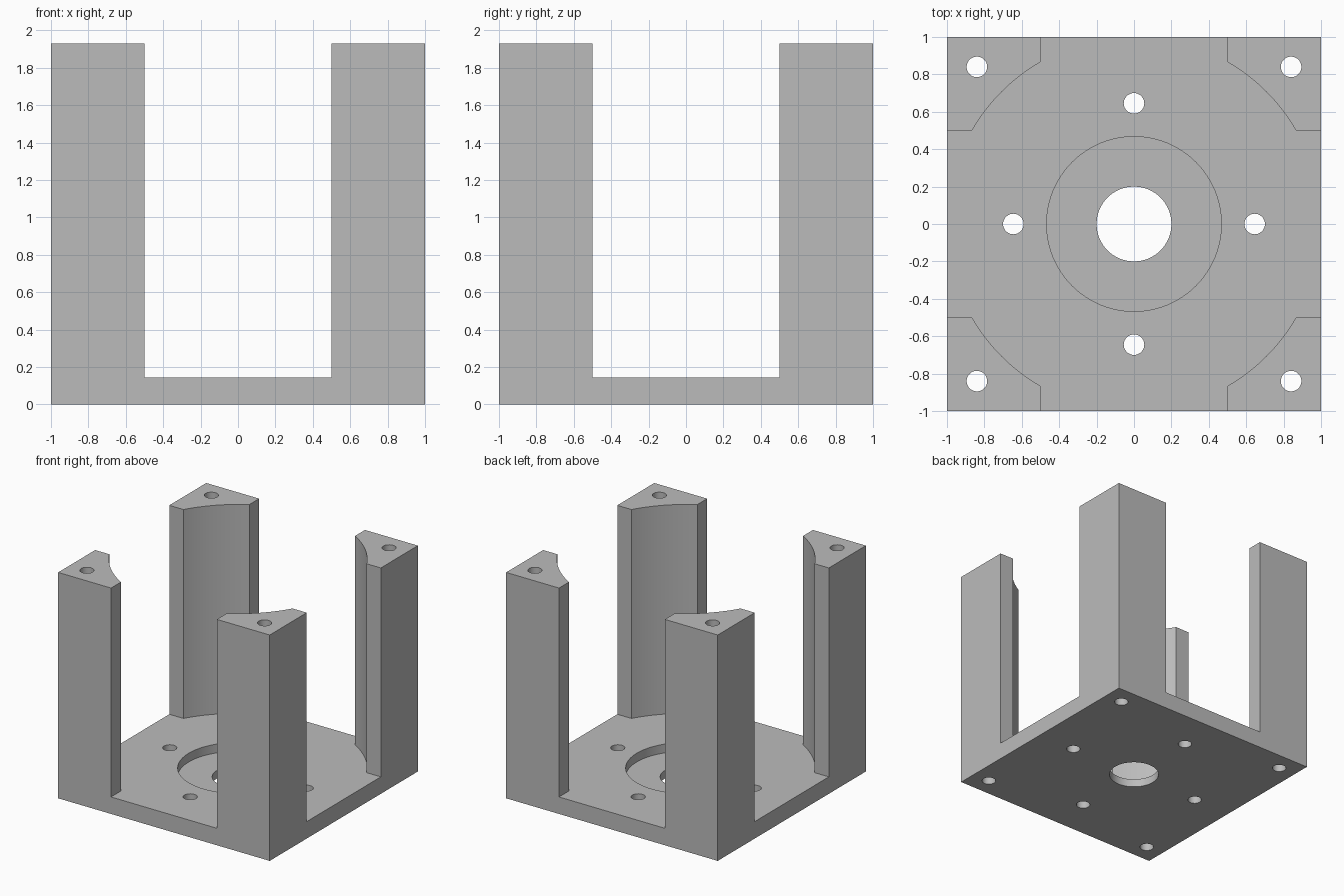
import bpy
from math import cos, sin, radians, tau

cube = bpy.data.objects.get("Cube")
if cube:
    bpy.data.objects.remove(cube, do_unlink=True)

HEIGHT, FLOOR, RECESS = 1.93, 0.145, 0.07
SLOT, BORE = 0.5, 1.0            # half slot width, radius of the main bore
ARC_STEPS = 16

grey = bpy.data.materials.new("plain grey")
grey.use_nodes = True
colour = (0.5, 0.5, 0.5, 1)
grey.diffuse_color = colour
grey.node_tree.nodes["Principled BSDF"].inputs["Base Color"].default_value = colour


def prism(name, outline, low, high):
    """Upright prism from a counter-clockwise outline."""
    n = len(outline)
    verts = [(x, y, z) for z in (low, high) for x, y in outline]
    faces = [list(range(n))[::-1], list(range(n, 2 * n))]
    faces += [(i, (i + 1) % n, (i + 1) % n + n, i + n) for i in range(n)]
    mesh = bpy.data.meshes.new(name)
    mesh.from_pydata(verts, [], faces)
    mesh.materials.append(grey)
    obj = bpy.data.objects.new(name, mesh)
    bpy.context.collection.objects.link(obj)
    return obj


def circle(radius, sides, cx=0, cy=0):
    return [(cx + radius * cos(tau * i / sides), cy + radius * sin(tau * i / sides))
            for i in range(sides)]


def cut(body, cutter):
    cutter.hide_render = True
    mod = body.modifiers.new("cut", "BOOLEAN")
    mod.operation, mod.solver, mod.object = "DIFFERENCE", "EXACT", cutter
    bpy.ops.object.modifier_apply(modifier=mod.name)
    bpy.data.objects.remove(cutter, do_unlink=True)


# Solid block
body = prism("motor_mount_body", [(-1, -1), (1, -1), (1, 1), (-1, 1)], 0, HEIGHT)
bpy.ops.object.select_all(action="DESELECT")
bpy.context.view_layer.objects.active = body
body.select_set(True)

# Cross slots joined with the round bore, leaving four corner posts
outline = []
for quarter in range(4):
    c, s = cos(quarter * tau / 4), sin(quarter * tau / 4)
    arc = [radians(30 + 30 * i / ARC_STEPS) for i in range(ARC_STEPS + 1)]
    points = [(1.2, SLOT)] + [(BORE * cos(a), BORE * sin(a)) for a in arc] + [(SLOT, 1.2)]
    outline += [(x * c - y * s, x * s + y * c) for x, y in points]
cut(body, prism("slot_cutter", outline, FLOOR, HEIGHT + 1))

# Round recess and centre hole
cut(body, prism("recess_cutter", circle(0.467, 96), RECESS, 1))
cut(body, prism("centre_cutter", circle(0.2, 64), -1, 1))

# Screw holes through the floor and through the posts
for quarter in range(4):
    for radius, turn in ((0.645, 0), (0.84 * 2 ** 0.5, tau / 8)):
        a = quarter * tau / 4 + turn
        hole = circle(0.055, 32, radius * cos(a), radius * sin(a))
        cut(body, prism("screw_hole_cutter", hole, -1, HEIGHT + 1))

bpy.ops.object.shade_smooth_by_angle(angle=radians(30))
